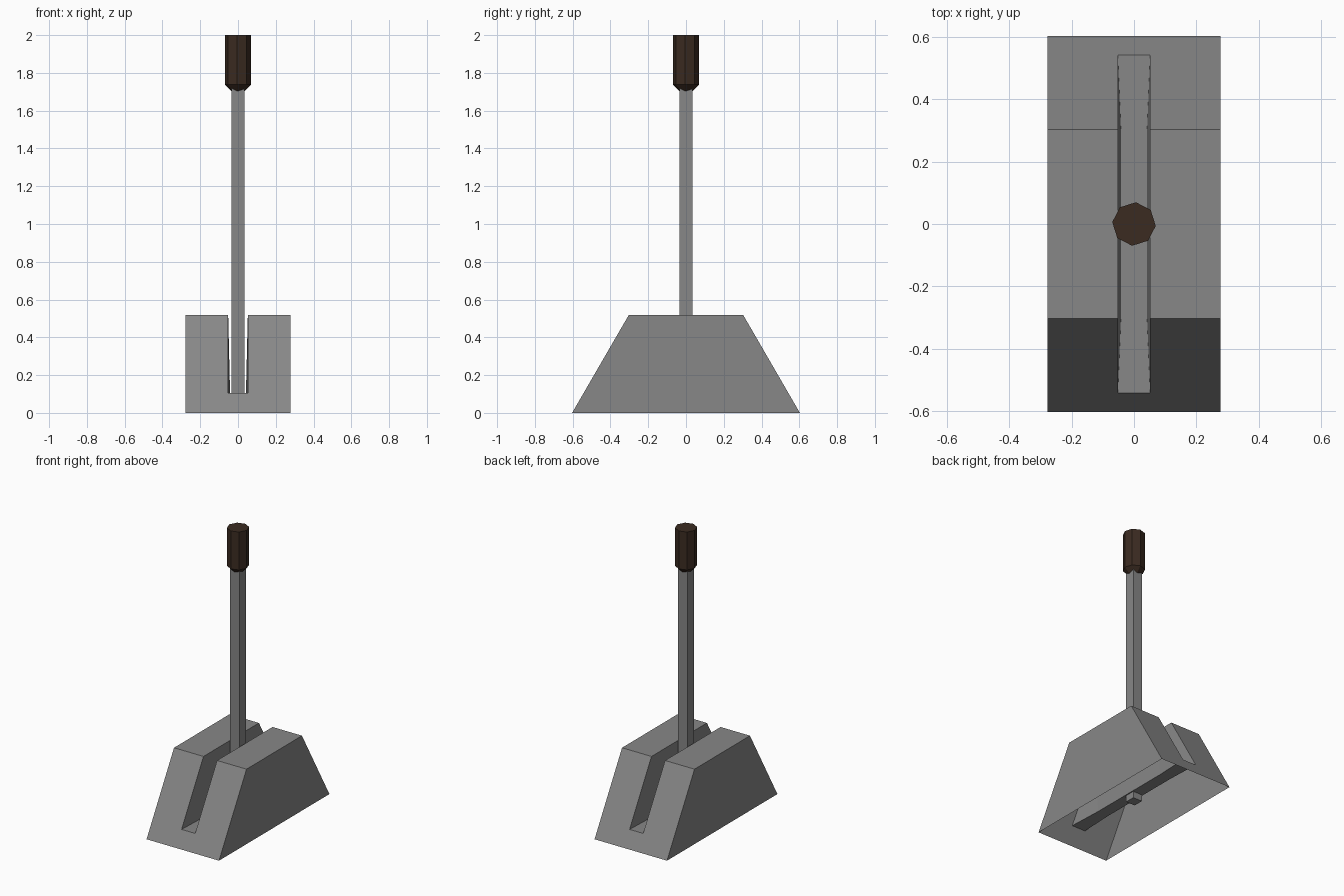
import bpy, bmesh, math

if "Cube" in bpy.data.objects:
    bpy.data.objects.remove(bpy.data.objects["Cube"])


def material(name, rgb):
    m = bpy.data.materials.new(name)
    m.diffuse_color = (*rgb, 1)
    m.use_nodes = True
    m.node_tree.nodes["Principled BSDF"].inputs["Base Color"].default_value = m.diffuse_color
    return m


grey = material("grey_metal", (0.245, 0.245, 0.245))
brown = material("dark_brown_grip", (0.043, 0.024, 0.015))


def finish(name, bm, mat):
    bmesh.ops.remove_doubles(bm, verts=bm.verts, dist=1e-5)
    bmesh.ops.recalc_face_normals(bm, faces=bm.faces)
    me = bpy.data.meshes.new(name)
    bm.to_mesh(me)
    bm.free()
    me.materials.append(mat)
    ob = bpy.data.objects.new(name, me)
    bpy.context.collection.objects.link(ob)
    return ob


# Slotted base: hollow wedge, open underneath, slot runs through both slopes
W, L, T, H = 0.277, 0.603, 0.303, 0.518     # half width, half length, half top, height
SW, FW, FZ = 0.052, 0.042, 0.105            # half slot, half floor in the middle, floor height
FL = L - (L - T) * FZ / H                   # where the floor meets the slope
bm = bmesh.new()


def face(*pts):
    bm.faces.new([bm.verts.new(p) for p in pts])


for s in (-1, 1):
    # outer side, top strip and slot wall
    face((s*W, -L, 0), (s*W, L, 0), (s*W, T, H), (s*W, -T, H))
    face((s*W, -T, H), (s*W, T, H), (s*SW, T, H), (s*SW, -T, H))
    face((s*SW, -T, H), (s*SW, T, H), (s*FW, T, FZ), (s*FW, -T, FZ))
    for e in (-1, 1):
        face((s*SW, e*T, H), (s*SW, e*FL, FZ), (s*FW, e*T, FZ))
for e in (-1, 1):
    # slope with the slot notched into it
    face((-W, e*L, 0), (W, e*L, 0), (W, e*T, H), (SW, e*T, H),
         (SW, e*FL, FZ), (-SW, e*FL, FZ), (-SW, e*T, H), (-W, e*T, H))
    # flared end of the slot floor
    face((-FW, e*T, FZ), (FW, e*T, FZ), (SW, e*FL, FZ), (-SW, e*FL, FZ))
face((-FW, -T, FZ), (FW, -T, FZ), (FW, T, FZ), (-FW, T, FZ))
finish("slotted_base", bm, grey)

# Square lever rod, passing through the slot floor
R, Z0, Z1 = 0.035, 0.06, 1.72
bm = bmesh.new()
bmesh.ops.create_cube(bm, size=1)
for v in bm.verts:
    v.co = (v.co.x*2*R, v.co.y*2*R, Z1 if v.co.z > 0 else Z0)
finish("lever_rod", bm, grey)

# Eight-sided grip with a chamfered lower end
bm = bmesh.new()
rings = []
for r, z in ((0.037, 1.705), (0.07, 1.738), (0.07, 2.0)):
    rings.append([bm.verts.new((r*math.cos(a), r*math.sin(a), z))
                  for a in (math.radians(45*i - 5) for i in range(8))])
for lo, hi in zip(rings, rings[1:]):
    for i in range(8):
        j = (i + 1) % 8
        bm.faces.new((lo[i], lo[j], hi[j], hi[i]))
bm.faces.new(rings[0][::-1])
bm.faces.new(rings[-1])
finish("grip", bm, brown)
